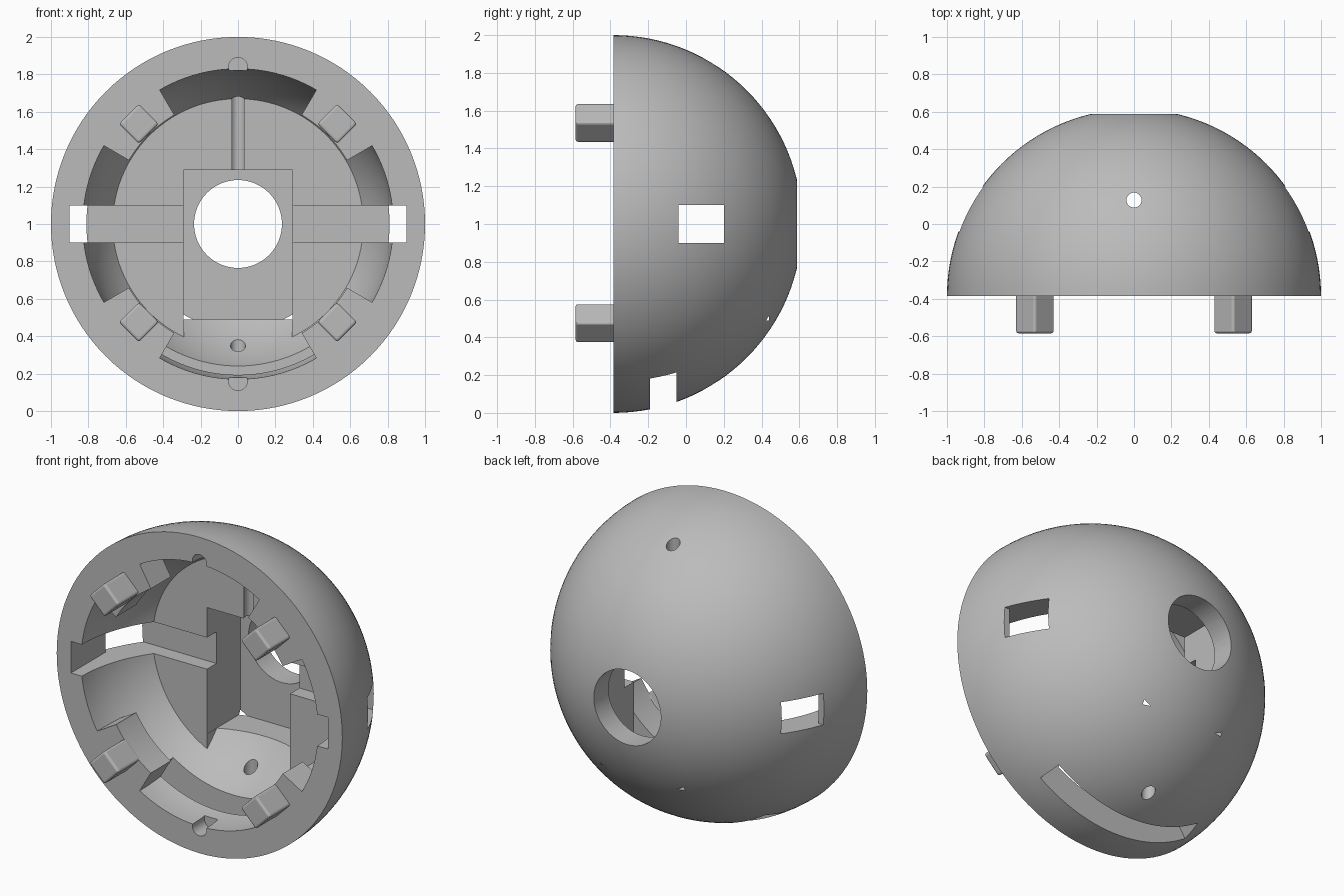
import bpy, bmesh, math
from mathutils import Matrix, Vector

cube = bpy.data.objects.get("Cube")
if cube:
    bpy.data.objects.remove(cube, do_unlink=True)

FRONT = -0.385                      # plane of the flat rim
CENTRE = Vector((0, FRONT, 1))      # centre of the dome

grey = bpy.data.materials.new("plain grey")
grey.use_nodes = True
colour = (0.5, 0.5, 0.5, 1)
grey.diffuse_color = colour
grey.node_tree.nodes["Principled BSDF"].inputs["Base Color"].default_value = colour


def make(name, bm):
    bmesh.ops.recalc_face_normals(bm, faces=bm.faces)
    mesh = bpy.data.meshes.new(name)
    bm.to_mesh(mesh)
    bm.free()
    mesh.materials.append(grey)
    obj = bpy.data.objects.new(name, mesh)
    bpy.context.collection.objects.link(obj)
    return obj


def ball(name, radius, cut_y, keep_back):
    """Sphere about the dome centre, sliced flat at cut_y."""
    bm = bmesh.new()
    bmesh.ops.create_uvsphere(bm, u_segments=128, v_segments=64, radius=radius)
    turn = Matrix.Rotation(math.pi / 2, 4, 'X')
    bmesh.ops.transform(bm, matrix=Matrix.Translation(CENTRE) @ turn, verts=bm.verts)
    cut = bmesh.ops.bisect_plane(
        bm, geom=bm.verts[:] + bm.edges[:] + bm.faces[:], dist=1e-5,
        plane_co=(0, cut_y, 0), plane_no=(0, 1, 0),
        clear_inner=keep_back, clear_outer=not keep_back)
    edges = [e for e in cut["geom_cut"] if isinstance(e, bmesh.types.BMEdge)]
    bmesh.ops.edgeloop_fill(bm, edges=edges)
    return make(name, bm)


def box(name, low, high):
    bm = bmesh.new()
    bmesh.ops.create_cube(bm, size=1)
    for v in bm.verts:
        v.co = [l + (c + 0.5) * (h - l) for c, l, h in zip(v.co, low, high)]
    return make(name, bm)


def rod(name, radius, length, place, axis):
    bm = bmesh.new()
    bmesh.ops.create_cone(bm, cap_ends=True, segments=64, radius1=radius,
                          radius2=radius, depth=length)
    turn = Matrix.Rotation(math.pi / 2, 4, 'X') if axis == 'Y' else Matrix()
    bmesh.ops.transform(bm, matrix=Matrix.Translation(place) @ turn, verts=bm.verts)
    return make(name, bm)


def sector(name, middle, half, inner, outer, y0, y1):
    """Ring segment around the dome axis, angles in degrees from +x."""
    bm = bmesh.new()
    n = 24
    angles = [math.radians(middle - half + 2 * half * i / n) for i in range(n + 1)]
    ring = [(inner, a) for a in angles] + [(outer, a) for a in reversed(angles)]
    face = bm.faces.new([bm.verts.new((r * math.cos(a), y0, 1 + r * math.sin(a)))
                         for r, a in ring])
    out = bmesh.ops.extrude_face_region(bm, geom=[face])
    moved = [g for g in out["geom"] if isinstance(g, bmesh.types.BMVert)]
    bmesh.ops.translate(bm, vec=(0, y1 - y0, 0), verts=moved)
    return make(name, bm)


def combine(target, tool, operation='DIFFERENCE'):
    mod = target.modifiers.new("cut", 'BOOLEAN')
    mod.operation = operation
    mod.solver = 'EXACT'
    mod.object = tool
    bpy.context.view_layer.objects.active = target
    bpy.ops.object.modifier_apply(modifier=mod.name)
    bpy.data.objects.remove(tool, do_unlink=True)


# Dome
dome = ball("dome", 1.0, FRONT, True)

# Round cavity with a flat back wall, leaving four tabs behind the rim
cavity = ball("cavity", 0.83, 0.105, False)
for angle in (45, 135, 225, 315):
    combine(cavity, sector("tab", angle, 14.7, 0.675, 1.2, -1.5, FRONT + 0.2))
combine(dome, cavity)

# Lower channel following the cavity curve, then the square central pocket
channel = ball("channel", 0.83, -0.1, True)
combine(channel, box("channel_limits", (-0.29, -0.5, 0), (0.29, 1, 1.285)), 'INTERSECT')
combine(dome, channel)
combine(dome, box("pocket", (-0.291, 0, 0.49), (0.291, 0.44, 1.29)))

# Side slots, side windows and the curved slot underneath
combine(dome, box("cross_slot", (-0.9, -0.6, 0.9), (0.9, 0.2, 1.1)))
combine(dome, box("side_windows", (-1.2, -0.04, 0.9), (1.2, 0.2, 1.1)))
combine(dome, sector("lower_slot", 270, 33.5, 0.7, 1.2, -0.19, -0.05))

# Back opening, vertical drilled hole and two rim notches
combine(dome, rod("back_hole", 0.235, 1, (0, 0.7, 1), 'Y'))
combine(dome, rod("vertical_hole", 0.04, 3, (0, 0.128, 1), 'Z'))
for side in (-1, 1):
    combine(dome, rod("rim_notch", 0.05, 0.3, (0, FRONT - 0.03, 1 + side * 0.84), 'Y'))

bpy.ops.object.select_all(action='DESELECT')
dome.select_set(True)
bpy.context.view_layer.objects.active = dome
bpy.ops.object.shade_smooth_by_angle(angle=math.radians(25))

# Four locating pegs on the rim
for x, side in ((-0.53, "right"), (0.53, "left")):
    for z, level in ((0.475, "lower"), (1.535, "upper")):
        peg = box(f"{level}_{side}_peg", (-0.075, -0.2, -0.075), (0.075, 0.02, 0.075))
        peg.location = (x, FRONT, z)
        peg.rotation_euler.y = math.pi / 4
        bevel = peg.modifiers.new("soft_edges", 'BEVEL')
        bevel.width = 0.014
        bevel.segments = 3
